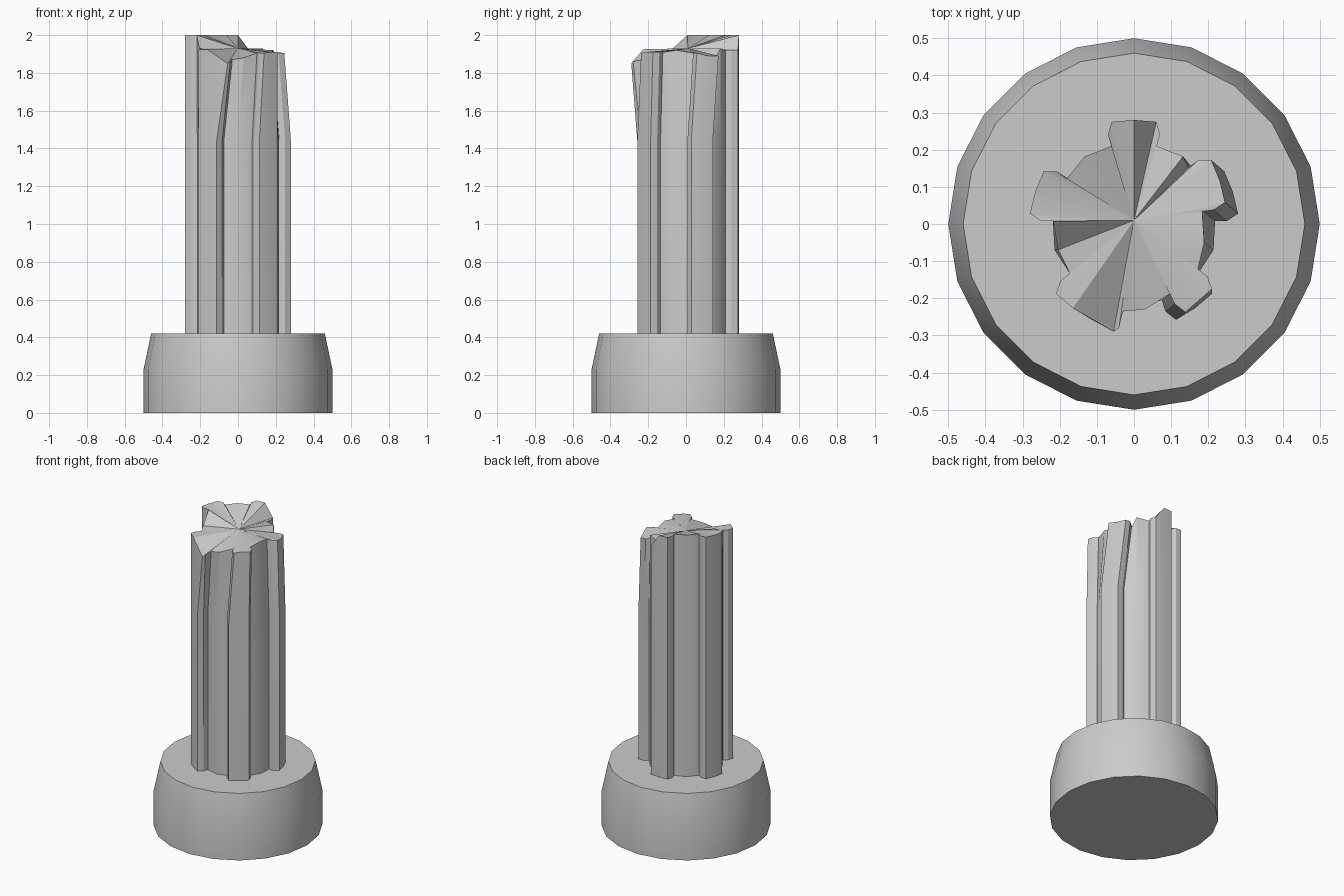
import bpy, bmesh
from math import cos, sin, radians, tau

if "Cube" in bpy.data.objects:
    bpy.data.objects.remove(bpy.data.objects["Cube"])

def finish(bm, name):
    bmesh.ops.recalc_face_normals(bm, faces=bm.faces)
    me = bpy.data.meshes.new(name)
    bm.to_mesh(me)
    bm.free()
    ob = bpy.data.objects.new(name, me)
    bpy.context.collection.objects.link(ob)
    bpy.ops.object.select_all(action='DESELECT')
    ob.select_set(True)
    bpy.context.view_layer.objects.active = ob
    bpy.ops.object.shade_smooth_by_angle(angle=radians(30))
    return ob

def bridge(bm, a, b):
    n = len(a)
    for i in range(n):
        bm.faces.new((a[i], a[(i + 1) % n], b[(i + 1) % n], b[i]))

# round plinth with tapered upper part
bm = bmesh.new()
rings = [[bm.verts.new((r * cos(tau * i / 20), r * sin(tau * i / 20), z)) for i in range(20)]
         for r, z in [(0.5, 0), (0.5, 0.23), (0.46, 0.42)]]
for a, b in zip(rings, rings[1:]):
    bridge(bm, a, b)
bm.faces.new(rings[0])
bm.faces.new(rings[-1])
finish(bm, "plinth")

# five-ribbed column: rib profile as (sideways, outward), last point is the groove
rib = [(-.06, .21), (-.07, .24), (-.06, .275), (0, .28), (.06, .275), (.07, .24), (.06, .21)]
section = []
for k in range(5):
    a = radians(18 + 72 * k)
    section += [(r * cos(a) - t * sin(a), r * sin(a) + t * cos(a)) for t, r in rib]
    g = a + radians(36)
    section.append((.225 * cos(g), .225 * sin(g)))

# broken top: shift and height for runs of section points (rib, first, last)
breaks = {
    (0, 0, 2): (-.035, .03, 1.905), (0, 3, 5): (-.035, .03, 1.89), (0, 6, 6): (-.035, .03, 1.87),
    (0, 7, 7): (0, 0, 1.93),
    (1, 0, 2): (0, 0, 1.92), (1, 3, 7): (0, 0, 2.0),
    (2, 0, 6): (0, 0, 2.0), (2, 7, 7): (.01, 0, 1.93),
    (3, 0, 3): (0, 0, 1.925), (3, 4, 4): (.058, -.032, 1.85), (3, 5, 5): (.044, -.045, 1.86),
    (3, 6, 6): (.045, -.03, 1.87), (3, 7, 7): (.03, -.005, 1.88),
    (4, 0, 2): (.025, .02, 1.905), (4, 3, 6): (0, .012, 1.91), (4, 7, 7): (-.025, .02, 1.92),
}
top = [None] * 40
for (k, first, last), (dx, dy, z) in breaks.items():
    for i in range(k * 8 + first, k * 8 + last + 1):
        top[i] = (section[i][0] + dx, section[i][1] + dy, z)

bm = bmesh.new()
low = [bm.verts.new((x, y, 0.42)) for x, y in section]
mid = [bm.verts.new((x, y, 1.44)) for x, y in section]
high = [bm.verts.new(p) for p in top]
bridge(bm, low, mid)
bridge(bm, mid, high)
bm.faces.new(low)
centre = bm.verts.new((0, 0.01, 1.93))
for i in range(40):
    bm.faces.new((high[i], high[(i + 1) % 40], centre))
finish(bm, "broken_column")
